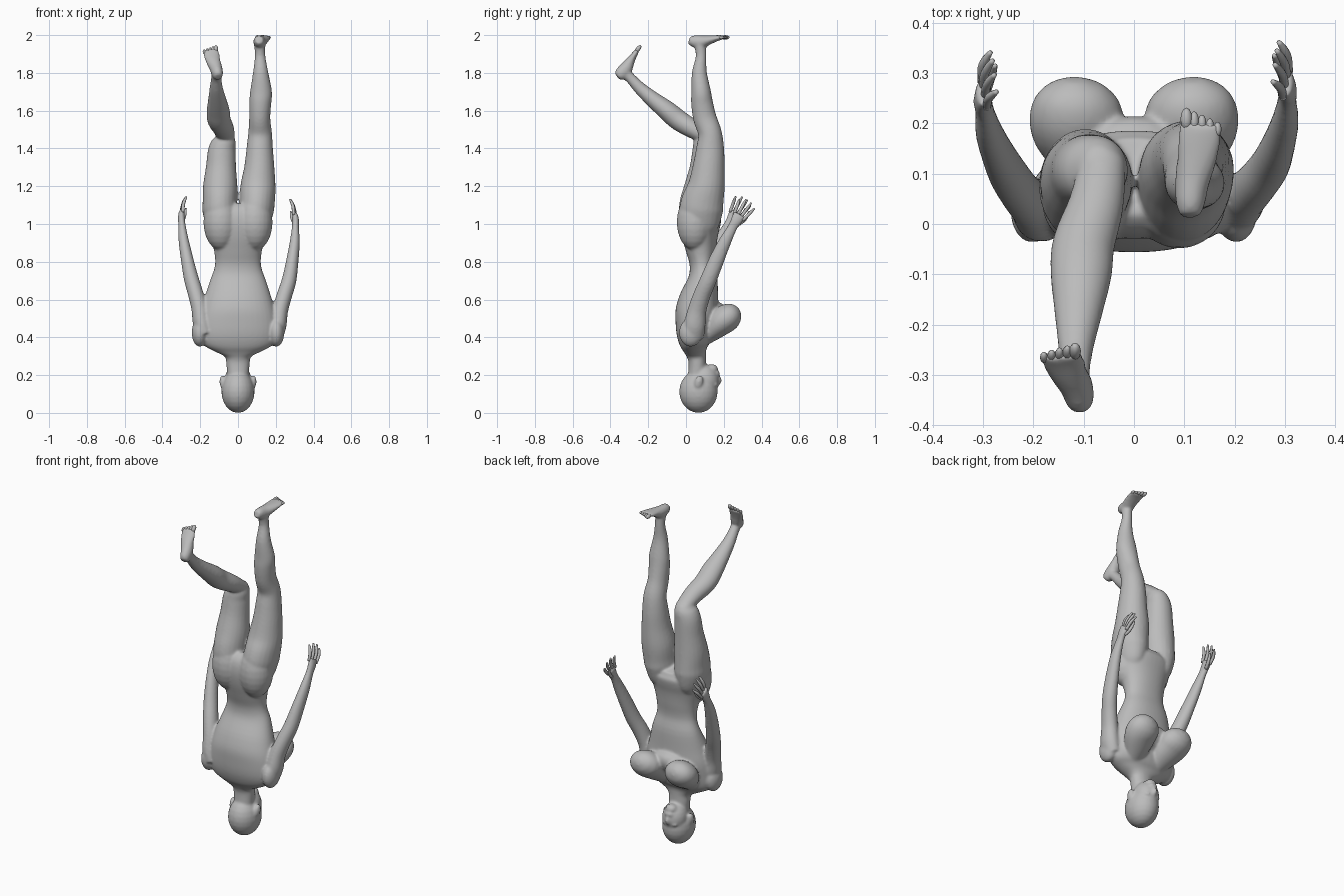
import bpy, bmesh, math
from mathutils import Vector, Matrix

skin = bpy.data.materials.new("plain_grey")
skin.diffuse_color = (0.5, 0.5, 0.5, 1)


def finish(name, bm):
    bmesh.ops.recalc_face_normals(bm, faces=bm.faces[:])
    me = bpy.data.meshes.new(name)
    bm.to_mesh(me)
    bm.free()
    me.materials.append(skin)
    me.shade_smooth()
    ob = bpy.data.objects.new(name, me)
    bpy.context.collection.objects.link(ob)
    return ob


def spline(rows, steps):
    """Catmull-Rom through rows of (x, y, z, radius_x, radius_v)."""
    out = []
    for i in range(len(rows) - 1):
        p = [rows[max(0, min(len(rows) - 1, i + k))] for k in (-1, 0, 1, 2)]
        for s in range(steps):
            t = s / steps
            out.append([0.5 * (2 * b + (c - a) * t + (2 * a - 5 * b + 4 * c - d) * t * t
                               + (3 * b - a - 3 * c + d) * t ** 3) for a, b, c, d in zip(*p)])
    return out + [list(rows[-1])]


def loft(bm, rows, sides=24, steps=4, power=1.0):
    """Capped tube of elliptic rings set square to the path."""
    pts = spline(rows, steps)
    pos = [Vector(p[:3]) for p in pts]
    rings = []
    for i, p in enumerate(pts):
        t = (pos[min(i + 1, len(pos) - 1)] - pos[max(i - 1, 0)]).normalized()
        u = Vector((1, 0, 0))
        u = (u - t * u.dot(t)).normalized()
        v = t.cross(u)
        ring = []
        for k in range(sides):
            c, s = math.cos(math.tau * k / sides), math.sin(math.tau * k / sides)
            c, s = (math.copysign(abs(q) ** power, q) for q in (c, s))
            ring.append(bm.verts.new(pos[i] + u * p[3] * c + v * p[4] * s))
        rings.append(ring)
    for a, b in zip(rings, rings[1:]):
        for k in range(sides):
            bm.faces.new((a[k], a[(k + 1) % sides], b[(k + 1) % sides], b[k]))
    bm.faces.new(rings[0])
    bm.faces.new(rings[-1])


def ball(bm, loc, radii, tilt=0.0, seg=24):
    m = Matrix.Translation(loc) @ Matrix.Rotation(tilt, 4, 'X') @ Matrix.Diagonal((*radii, 1))
    bmesh.ops.create_uvsphere(bm, u_segments=seg, v_segments=seg // 2, radius=1, matrix=m)


body = bmesh.new()

# Torso, from neck up to hips
loft(body, [(0, .06, .18, .055, .05), (0, .06, .26, .062, .046), (0, .056, .3, .072, .05),
            (0, .05, .33, .13, .06), (0, .046, .36, .185, .078), (0, .046, .4, .207, .093),
            (0, .049, .46, .21, .104), (0, .058, .53, .2, .114), (0, .068, .6, .18, .105),
            (0, .088, .7, .148, .08), (0, .086, .78, .122, .066), (0, .08, .86, .127, .08),
            (0, .074, .94, .15, .096), (0, .076, 1.0, .17, .106), (0, .084, 1.05, .165, .104),
            (0, .095, 1.085, .11, .08)], 40, power=0.92)
ball(body, (0, .12, .505), (.13, .105, .07), math.radians(35))              # breastbone
for s in (-1, 1):
    # Chest
    loft(body, [(s * .08, .09, .385, .05, .035), (s * .095, .145, .44, .08, .058),
                (s * .112, .195, .488, .094, .074), (s * .117, .238, .515, .087, .069),
                (s * .118, .27, .53, .06, .048), (s * .118, .287, .537, .02, .016)])
    ball(body, (s * .09, .045, 1.01), (.093, .094, .15))                    # seat
    ball(body, (s * .203, .025, .425), (.042, .062, .075))                  # shoulder
    ball(body, (s * .083, .068, .165), (.015, .022, .036), -.25)            # ear
    ball(body, (s * .032, .152, .15), (.018, .018, .012))                   # eye

# Head
ball(body, (0, .066, .113), (.088, .102, .113))
ball(body, (0, .098, .17), (.072, .078, .087))
ball(body, (0, .138, .232), (.034, .032, .026))
ball(body, (0, .17, .172), (.014, .02, .026))
ball(body, (0, .164, .208), (.028, .016, .014))

# Straight leg
loft(body, [(.085, .085, .92, .03, .04), (.092, .082, .98, .068, .09), (.097, .08, 1.06, .09, .114),
            (.102, .088, 1.12, .093, .112), (.106, .108, 1.2, .093, .098),
            (.113, .12, 1.3, .08, .085), (.115, .128, 1.4, .07, .074), (.117, .127, 1.48, .063, .063),
            (.115, .1, 1.56, .056, .062), (.118, .085, 1.64, .058, .058), (.122, .08, 1.7, .058, .052),
            (.12, .071, 1.8, .041, .04), (.117, .08, 1.89, .028, .028), (.115, .073, 1.96, .031, .034)])

# Bent leg
loft(body, [(-.085, .085, .92, .03, .04), (-.092, .082, .98, .068, .09), (-.096, .076, 1.06, .091, .112),
            (-.096, .078, 1.12, .091, .11), (-.094, .088, 1.2, .091, .096),
            (-.09, .1, 1.3, .08, .08), (-.085, .106, 1.39, .073, .072), (-.07, .107, 1.44, .06, .066),
            (-.065, .105, 1.475, .04, .045)])
loft(body, [(-.062, .13, 1.445, .045, .035), (-.075, .04, 1.5, .055, .049), (-.1, -.04, 1.55, .062, .055),
            (-.105, -.1, 1.6, .061, .052), (-.11, -.17, 1.655, .049, .043), (-.115, -.24, 1.715, .036, .034),
            (-.115, -.29, 1.768, .028, .028), (-.113, -.318, 1.795, .028, .031)])

# Feet
loft(body, [(.112, .016, 1.974, .02, .02), (.112, .04, 1.968, .029, .031), (.115, .08, 1.964, .034, .034),
            (.125, .13, 1.976, .04, .023), (.13, .17, 1.985, .044, .015), (.133, .2, 1.989, .041, .011)])
loft(body, [(-.105, -.362, 1.778, .02, .022), (-.108, -.346, 1.793, .029, .035),
            (-.115, -.32, 1.82, .033, .036), (-.13, -.297, 1.86, .038, .025),
            (-.14, -.274, 1.895, .043, .016), (-.145, -.258, 1.92, .04, .012)])

# Arms and palms
arm = [(.19, .04, .4, .045, .055), (.21, .045, .46, .046, .058), (.222, .058, .54, .043, .05),
       (.245, .083, .62, .041, .046), (.27, .117, .7, .039, .044), (.287, .158, .8, .033, .041),
       (.3, .203, .9, .027, .034), (.304, .245, .98, .019, .026), (.305, .265, 1.015, .019, .03),
       (.301, .285, 1.05, .015, .037)]
hands = (("right", 1, 0, 0), ("left", -1, -.02, .015))


def place(s, x, y, z, dy, dz):
    """Put an arm point on its side; the left elbow sits closer in."""
    k = 1 if s > 0 else .92 + .07 * min(1, max(0, (z - .7) / .35))
    return s * x * k, y + dy, z + dz


for _, s, dy, dz in hands:
    loft(body, [(*place(s, x, y, z, dy, dz), a, b) for x, y, z, a, b in arm])

# Fuse the body parts into one soft skin
ob = finish("body", body)
rm = ob.modifiers.new("fuse", 'REMESH')
rm.mode, rm.voxel_size, rm.use_smooth_shade = 'VOXEL', .0065, True
sm = ob.modifiers.new("soften", 'SMOOTH')
sm.factor, sm.iterations = .5, 9

# Fingers and thumbs, fanned out and curled inward
for side, s, dy, dz in hands:
    bm = bmesh.new()
    for i, length in enumerate((.07, .085, .085, .07)):
        q = i - 1.5
        a = math.radians(58 - 8 * q)
        d = Vector((0, math.cos(a), math.sin(a)))
        base = Vector((.301 + q * .004, .286 + q * .018, 1.048 - q * .011))
        rows = []
        for f, r in ((-.25, .0085), (.35, .009), (.7, .008), (1, .0045)):
            p = base + d * length * f
            rows.append((*place(s, p.x - .02 * max(f, 0) ** 2, p.y, p.z, dy, dz), r, r))
        loft(bm, rows, 10, 3)
    thumb = [(.3, .28, 1.0, .009, .01), (.29, .307, 1.02, .009, .01), (.283, .325, 1.045, .008, .008),
             (.278, .335, 1.068, .004, .004)]
    loft(bm, [(*place(s, x, y, z, dy, dz), a, b) for x, y, z, a, b in thumb], 10, 3)
    finish(side + "_fingers", bm)

# Toes: base point, forward direction, and which side the big toe is on
for name, base, fwd, tilt, big in (
        ("right_toes", Vector((.133, .196, 1.988)), Vector((0, 1, .02)), 0, -1),
        ("left_toes", Vector((-.146, -.26, 1.918)), Vector((0, .6, .8)), math.radians(53), 1)):
    bm = bmesh.new()
    for i in range(5):
        r = .0118 if i == 0 else .0098 - .0005 * i
        c = base + fwd * (.012 - .005 * i) + Vector((big * (.029 - .0155 * i), 0, 0))
        ball(bm, c, (r, .023 - .002 * i, r), tilt, 12)
    finish(name, bm)
